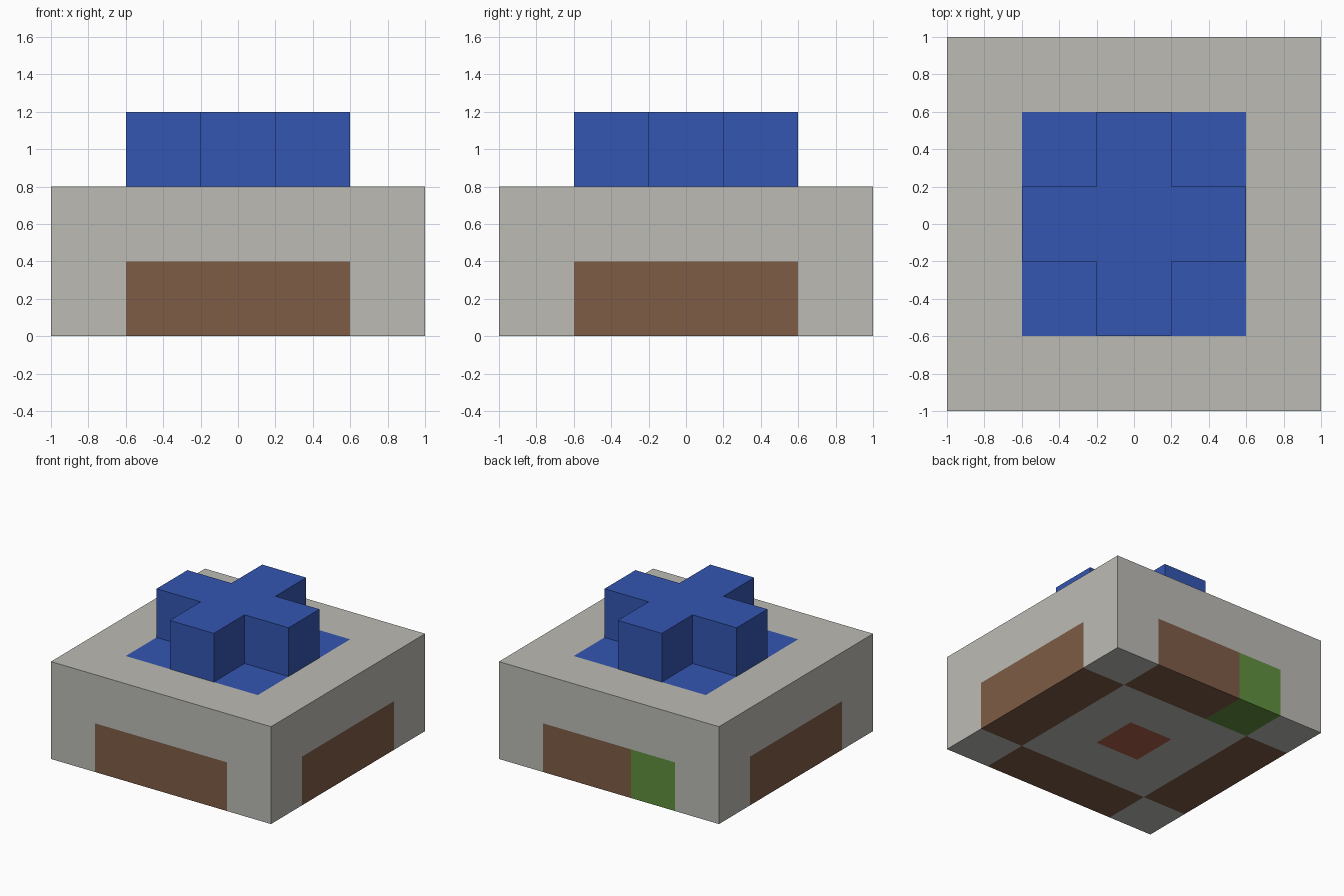
import bpy
import bmesh
from mathutils import Vector

cube = bpy.data.objects.get("Cube")
if cube:
    bpy.data.objects.remove(cube, do_unlink=True)

CELL = 0.4            # edge of one grid cell
HALF = 1.5 * CELL     # half width of the three middle cells


def linear(c):
    c /= 255
    return c / 12.92 if c <= 0.04045 else ((c + 0.055) / 1.055) ** 2.4


def material(name, *rgb):
    mat = bpy.data.materials.new(name)
    mat.use_nodes = True
    colour = [linear(c) for c in rgb] + [1]
    mat.diffuse_color = colour
    mat.node_tree.nodes["Principled BSDF"].inputs["Base Color"].default_value = colour
    return mat


stone = material("light stone", 188, 187, 181)
blue = material("blue", 52, 86, 178)
brown = material("brown", 126, 92, 70)
green = material("green", 96, 144, 61)
clay = material("red clay", 173, 98, 75)


def finish(bm, name, mats):
    bmesh.ops.recalc_face_normals(bm, faces=bm.faces)
    mesh = bpy.data.meshes.new(name)
    bm.to_mesh(mesh)
    bm.free()
    for mat in mats:
        mesh.materials.append(mat)
    obj = bpy.data.objects.new(name, mesh)
    bpy.context.collection.objects.link(obj)
    return obj


def in_cross(p):
    return min(abs(p.x), abs(p.y)) < CELL / 2 and max(abs(p.x), abs(p.y)) < HALF


def cell_colour(p):
    """Material slot of the base cell that contains point p."""
    near, far = sorted((abs(p.x), abs(p.y)))
    if p.z > CELL:
        return 1 if far < HALF else 0
    if far < CELL / 2:
        return 4
    if near < HALF < far:
        return 3 if p.y > HALF and p.x < -CELL / 2 else 2
    return 0


# Base block, cut along the cell grid and coloured cell by cell
bm = bmesh.new()
bmesh.ops.create_cube(bm, size=2)
for v in bm.verts:
    v.co.z = 2 * CELL if v.co.z > 0 else 0
cuts = [(axis, d) for axis in ((1, 0, 0), (0, 1, 0)) for d in (-HALF, -CELL / 2, CELL / 2, HALF)]
for axis, d in cuts + [((0, 0, 1), CELL)]:
    bmesh.ops.bisect_plane(bm, geom=bm.verts[:] + bm.edges[:] + bm.faces[:],
                           plane_co=Vector(axis) * d, plane_no=axis)
bm.normal_update()
covered = []
for f in bm.faces:
    centre = f.calc_center_median()
    f.material_index = cell_colour(centre - f.normal * CELL / 2)
    if f.normal.z > 0.5 and in_cross(centre):
        covered.append(f)
bmesh.ops.delete(bm, geom=covered, context="FACES")
finish(bm, "base_block", [stone, blue, brown, green, clay])

# Raised cross, a plus outline extruded upward from the base
bm = bmesh.new()
a, b = CELL / 2, HALF
arm = [(b, -a), (b, a), (a, a)]
outline = []
for turn in range(4):
    outline += arm
    arm = [(-y, x) for x, y in arm]
bottom = bm.faces.new([bm.verts.new((x, y, 2 * CELL)) for x, y in outline])
top = bmesh.ops.extrude_face_region(bm, geom=[bottom])["geom"]
bmesh.ops.translate(bm, vec=(0, 0, CELL),
                    verts=[v for v in top if isinstance(v, bmesh.types.BMVert)])
lower = [f for f in bm.faces if all(v.co.z < 2.5 * CELL for v in f.verts)]
bmesh.ops.recalc_face_normals(bm, faces=bm.faces)
bmesh.ops.delete(bm, geom=lower, context="FACES_ONLY")
finish(bm, "raised_cross", [blue])
